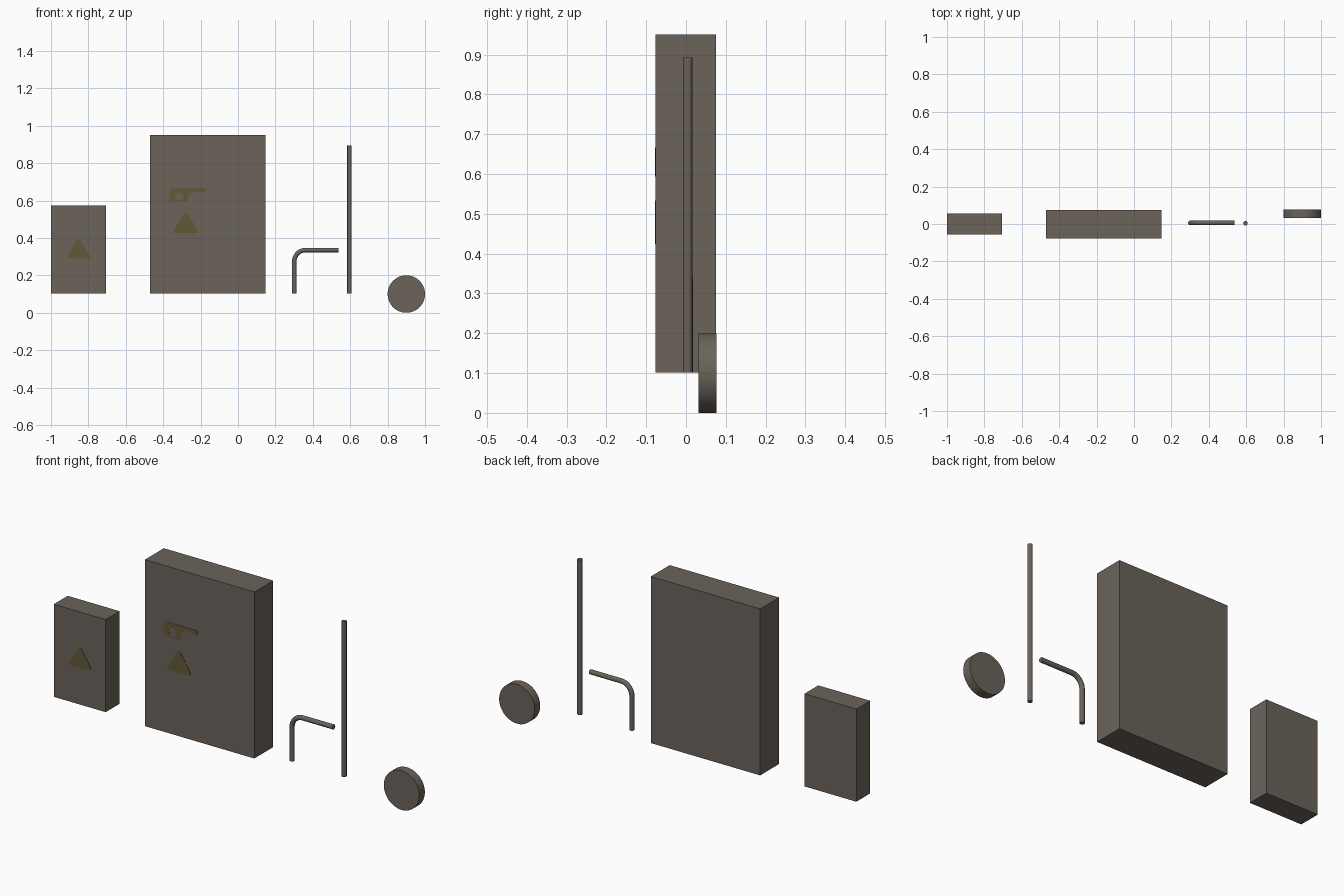
import bpy, bmesh, math
from mathutils import Vector

if "Cube" in bpy.data.objects:
    bpy.data.objects.remove(bpy.data.objects["Cube"])


def material(name, rgb):
    m = bpy.data.materials.new(name)
    m.diffuse_color = (*rgb, 1)
    m.use_nodes = True
    m.node_tree.nodes["Principled BSDF"].inputs["Base Color"].default_value = m.diffuse_color
    return m


grey = material("warm_grey", (0.147, 0.125, 0.105))
olive = material("olive_paint", (0.117, 0.102, 0.038))


def finish(name, bm, mat, smooth=False):
    bmesh.ops.recalc_face_normals(bm, faces=bm.faces)
    me = bpy.data.meshes.new(name)
    bm.to_mesh(me)
    bm.free()
    ob = bpy.data.objects.new(name, me)
    bpy.context.collection.objects.link(ob)
    me.materials.append(mat)
    if smooth:
        bpy.ops.object.select_all(action='DESELECT')
        ob.select_set(True)
        bpy.context.view_layer.objects.active = ob
        bpy.ops.object.shade_smooth_by_angle(angle=math.radians(40))
    return ob


def box(name, lo, hi):
    bm = bmesh.new()
    bmesh.ops.create_cube(bm, size=1)
    for v in bm.verts:
        v.co = Vector([lo[i] + (v.co[i] + 0.5) * (hi[i] - lo[i]) for i in range(3)])
    return finish(name, bm, grey)


def tube(name, path, radius, sides=20):
    """Capped round tube along a path lying in the xz plane."""
    bm = bmesh.new()
    rings = []
    for i, p in enumerate(path):
        t = (Vector(path[min(i + 1, len(path) - 1)]) - Vector(path[max(i - 1, 0)])).normalized()
        side = Vector((0, 1, 0))
        out = t.cross(side)
        ring = []
        for k in range(sides):
            a = math.tau * k / sides
            ring.append(bm.verts.new(Vector(p) + radius * (math.cos(a) * side + math.sin(a) * out)))
        rings.append(ring)
    for a, b in zip(rings, rings[1:]):
        for k in range(sides):
            n = (k + 1) % sides
            bm.faces.new((a[k], a[n], b[n], b[k]))
    bm.faces.new(rings[0])
    bm.faces.new(rings[-1])
    return finish(name, bm, grey, True)


def plate(name, loops, y):
    """Thin painted mark: filled xz outlines standing just proud of a front face."""
    cu = bpy.data.curves.new(name, 'CURVE')
    cu.dimensions = '2D'
    cu.fill_mode = 'BOTH'
    cu.extrude = 0.0012
    for pts in loops:
        sp = cu.splines.new('POLY')
        sp.points.add(len(pts) - 1)
        for q, (x, z) in zip(sp.points, pts):
            q.co = (x, z, 0, 1)
        sp.use_cyclic_u = True
    cu.materials.append(olive)
    ob = bpy.data.objects.new(name, cu)
    ob.rotation_euler = (math.pi / 2, 0, 0)
    ob.location.y = y
    bpy.context.collection.objects.link(ob)


def rounded_triangle(cx, z0, width, height, r):
    """Upright triangle with three rounded corners."""
    corners = [(cx + width / 2 - r, z0 + r, -90),
               (cx, z0 + height - r, 30),
               (cx - width / 2 + r, z0 + r, 150)]
    return [(x + r * math.cos(math.radians(a + s)), z + r * math.sin(math.radians(a + s)))
            for x, z, a in corners for s in range(0, 121, 20)]


# Two flat cabinets
box("small_cabinet", (-1.0, -0.056, 0.102), (-0.707, 0.056, 0.574))
box("large_cabinet", (-0.471, -0.077, 0.102), (0.146, 0.075, 0.951))

# Upright rod and bent pipe
tube("straight_rod", [(0.596, 0.004, 0.102), (0.596, 0.004, 0.893)], 0.012)
bend = [(0.361 - 0.06 * math.cos(math.pi / 2 * i / 10), 0.006,
         0.275 + 0.06 * math.sin(math.pi / 2 * i / 10)) for i in range(11)]
tube("bent_pipe", [(0.301, 0.006, 0.102)] + bend + [(0.536, 0.006, 0.335)], 0.012)

# Round disc facing the front
bm = bmesh.new()
bmesh.ops.create_cone(bm, cap_ends=True, segments=64, radius1=0.1, radius2=0.1, depth=0.045)
for v in bm.verts:
    x, y, z = v.co
    v.co = (0.9 + x, 0.0545 + z, 0.1 - y)
finish("round_disc", bm, grey, True)

# Painted hazard triangles
plate("small_hazard_triangle", [rounded_triangle(-0.852, 0.289, 0.124, 0.102, 0.012)], -0.0562)
plate("large_hazard_triangle", [rounded_triangle(-0.279, 0.424, 0.13, 0.11, 0.013)], -0.0772)

# Painted warning mark: long bar with a pierced block below its left end
outline = [(-0.365, 0.655), (-0.35, 0.667), (-0.175, 0.667), (-0.175, 0.645), (-0.245, 0.645),
           (-0.268, 0.63), (-0.268, 0.594), (-0.365, 0.594)]
hole = [(-0.315 + 0.023 * math.cos(math.tau * i / 20), 0.622 + 0.021 * math.sin(math.tau * i / 20))
        for i in range(20)]
plate("painted_mark", [outline, hole], -0.0772)
